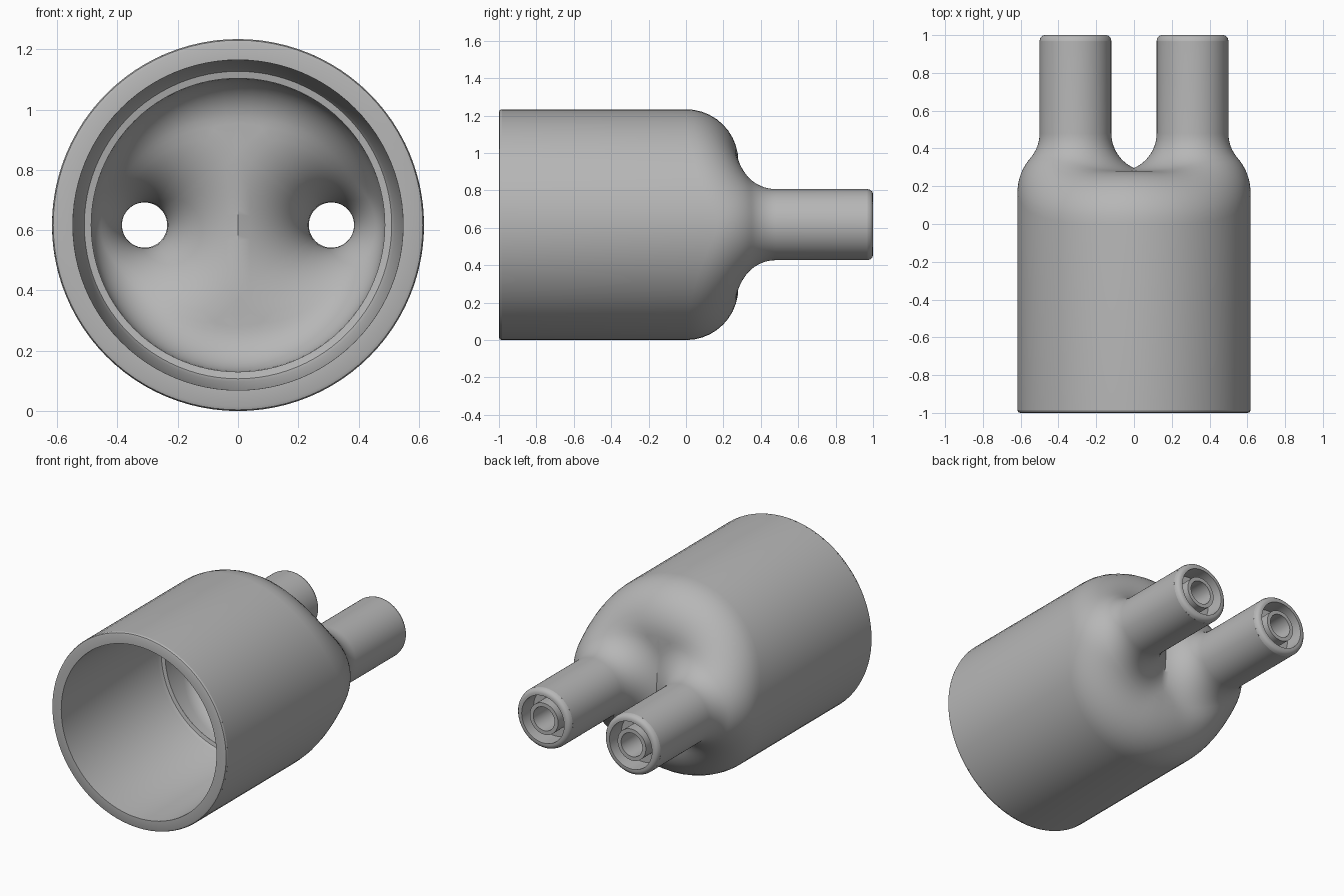
import bpy, bmesh
from math import sin, cos, pi, sqrt, asin, atan2, radians
from mathutils import Vector

if "Cube" in bpy.data.objects:
    bpy.data.objects.remove(bpy.data.objects["Cube"])

R = 0.617          # body radius, also the axis height
TX = 0.31          # sideways offset of each outlet tube
SPINE = 0.337      # radius of the shoulder's rounding centres
TOP = 0.48         # where the flare becomes a straight tube
STEPS = 10

grey = bpy.data.materials.new("matte grey")
grey.use_nodes = True
colour = (0.47, 0.47, 0.47, 1)
grey.diffuse_color = colour
grey.node_tree.nodes["Principled BSDF"].inputs["Base Color"].default_value = colour


def finish(bm, name, inward=False):
    bmesh.ops.remove_doubles(bm, verts=bm.verts[:], dist=0.0002)
    bmesh.ops.recalc_face_normals(bm, faces=bm.faces[:])
    if inward:
        bmesh.ops.reverse_faces(bm, faces=bm.faces[:])
    mesh = bpy.data.meshes.new(name)
    bm.to_mesh(mesh)
    bm.free()
    mesh.materials.append(grey)
    ob = bpy.data.objects.new(name, mesh)
    bpy.context.collection.objects.link(ob)
    bpy.ops.object.select_all(action='DESELECT')
    ob.select_set(True)
    bpy.context.view_layer.objects.active = ob
    bpy.ops.object.shade_smooth_by_angle(angle=radians(35))
    return ob


def lathe(name, profile, x=0, segments=96):
    """Revolve (radius, y) points about an axis along y."""
    bm = bmesh.new()
    rings = [[bm.verts.new((x + r * cos(2 * pi * i / segments), y,
                            R + r * sin(2 * pi * i / segments)))
              for i in range(segments)] for r, y in profile]
    for a, b in zip(rings, rings[1:]):
        for i in range(segments):
            j = (i + 1) % segments
            bm.faces.new((a[i], a[j], b[j], b[i]))
    return finish(bm, name)


def column(psi, on_rim, round_r, tube_r, flare, start, end):
    """One strip of points from the body wall over the shoulder to a tube."""
    ring = tube_r + flare
    c, s = cos(psi), sin(psi)
    pts = []
    if on_rim:
        a = -TX * c + sqrt(SPINE ** 2 - (TX * s) ** 2)
        q = max(0, ring - a)
        total = round_r + flare
        yc = TOP - sqrt(total ** 2 - q * q)
        centre = Vector((TX + a * c, yc, a * s))
        out = Vector((centre.x, 0, centre.z)).normalized()
        up = Vector((q * c, TOP - yc, q * s)).normalized()
        wall = out * (SPINE + round_r)
        pts.append(Vector((wall.x, start, wall.z)))
        angle = out.angle(up)
        for k in range(STEPS + 1):
            t = k / STEPS
            d = (out * sin((1 - t) * angle) + up * sin(t * angle)) / sin(angle)
            pts.append(centre + d * round_r)
        dist = a + round_r * q / total
    else:
        pts = [None] * (STEPS + 1)
        dist = -TX / c
        y = TOP - sqrt(flare ** 2 - max(0, ring - dist) ** 2)
        pts.append(Vector((TX + dist * c, y, dist * s)))
    first = asin(min(1, max(0, ring - dist) / flare))
    for k in range(STEPS + 1):
        al = first + (pi / 2 - first) * k / STEPS
        d = ring - flare * sin(al)
        pts.append(Vector((TX + d * c, TOP - flare * cos(al), d * s)))
    pts.append(Vector((TX + tube_r * c, end, tube_r * s)))
    return pts


def forked_skin(name, inward, *sizes):
    """Cylinder wall, rounded shoulder and two flared tubes, mirrored in x."""
    edge = atan2(SPINE, -TX)
    n, m = 80, 30
    angles = [(-edge + 2 * edge * i / n, True) for i in range(n + 1)]
    angles += [(edge + 2 * (pi - edge) * i / m, False) for i in range(1, m)]
    cols = [column(p, rim, *sizes) for p, rim in angles]
    bm = bmesh.new()
    for side in (1, -1):
        grid = [[p and bm.verts.new((side * p.x, p.y, p.z + R)) for p in col]
                for col in cols]
        for i, a in enumerate(grid):
            b = grid[(i + 1) % len(grid)]
            for k in range(len(a) - 1):
                quad = (a[k], b[k], b[k + 1], a[k + 1])
                if None not in quad:
                    bm.faces.new(quad)
    return finish(bm, name, inward)


# Outer and inner walls of the fork
forked_skin("outer_housing", False, 0.28, 0.19, 0.20, -0.985, 0.97)
forked_skin("inner_passage", True, 0.15, 0.075, 0.315, -0.04, 0.99)

# Rounded front rim, tapered socket and its stop ledge
lathe("front_socket", [(R, -0.985), (0.613, -0.996), (0.602, -1), (0.548, -1),
                       (0.52, -0.065), (0.51, -0.045), (0.487, -0.04)])

# Outlet tips: rounded lip, ring-shaped recess and central nipple
tip = [(0.19, 0.97), (0.186, 0.985), (0.176, 0.996), (0.163, 1), (0.15, 1),
       (0.15, 0.88), (0.10, 0.88), (0.10, 0.99), (0.075, 0.99)]
for side, x in (("left", TX), ("right", -TX)):
    lathe(side + "_outlet_tip", tip, x, 64)
